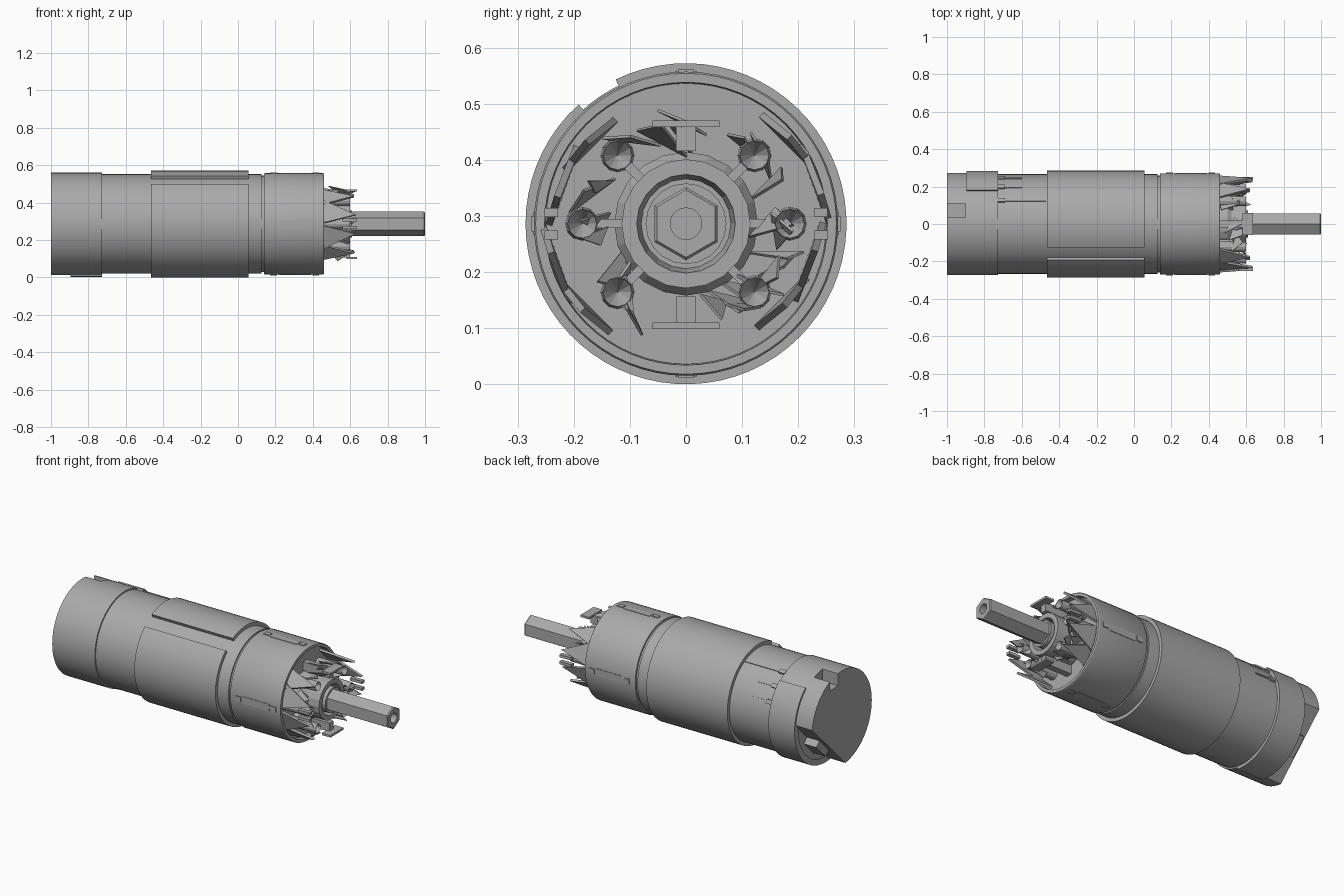
import bpy, bmesh, math, random
from mathutils import Matrix, Vector

if bpy.data.objects.get("Cube"):
    bpy.data.objects.remove(bpy.data.objects["Cube"])
random.seed(4)
CZ = 0.286  # height of the motor axis


def material(name, v):
    m = bpy.data.materials.new(name)
    m.use_nodes = True
    m.diffuse_color = (v, v, v, 1)
    m.node_tree.nodes["Principled BSDF"].inputs["Base Color"].default_value = (v, v, v, 1)
    return m


grey = material("metal grey", 0.4)


def finish(name, bm, smooth=True):
    bmesh.ops.recalc_face_normals(bm, faces=bm.faces)
    me = bpy.data.meshes.new(name)
    bm.to_mesh(me)
    bm.free()
    ob = bpy.data.objects.new(name, me)
    bpy.context.collection.objects.link(ob)
    me.materials.append(grey)
    if smooth:
        bpy.ops.object.select_all(action='DESELECT')
        ob.select_set(True)
        bpy.context.view_layer.objects.active = ob
        bpy.ops.object.shade_smooth_by_angle(angle=math.radians(30))
    return ob


def lathe(name, profile, n=64, start=0, sweep=360, closed=False, y=0, z=0, smooth=True):
    """Revolve (x, radius) points about a line parallel to x."""
    bm = bmesh.new()
    steps = n if sweep == 360 else n + 1
    rings = []
    for i in range(steps):
        a = math.radians(start + sweep * i / n)
        rings.append([bm.verts.new((px, y + r * math.cos(a), CZ + z + r * math.sin(a)))
                      for px, r in profile])
    k = len(profile)
    for i in range(n):
        a, b = rings[i], rings[(i + 1) % steps]
        for j in range(k if closed else k - 1):
            bm.faces.new((a[j], a[(j + 1) % k], b[(j + 1) % k], b[j]))
    if sweep != 360:
        bm.faces.new(rings[0])
        bm.faces.new(rings[-1])
    bmesh.ops.remove_doubles(bm, verts=bm.verts, dist=1e-5)
    return finish(name, bm, smooth)


def block(name, lo, hi, turn=0):
    """Box between two corners (z from the axis), turned about the axis."""
    bm = bmesh.new()
    bmesh.ops.create_cube(bm, size=1)
    lo, hi = Vector(lo), Vector(hi)
    for v in bm.verts:
        v.co = Vector([(a + b) / 2 + c * (b - a) for a, b, c in zip(lo, hi, v.co)])
    bm.transform(Matrix.Translation((0, 0, CZ)) @ Matrix.Rotation(math.radians(turn), 4, 'X'))
    return finish(name, bm, False)


def cut(target, cutter):
    cutter.hide_render = True
    cutter.hide_viewport = True
    cutter.display_type = 'WIRE'
    m = target.modifiers.new("cut", 'BOOLEAN')
    m.operation = 'DIFFERENCE'
    m.object = cutter
    m.solver = 'EXACT'


# Motor can
lathe("motor_can", [(-0.85, 0), (-0.85, 0.266), (0.125, 0.266), (0.125, 0)])

# Wrap-around sleeve with a lengthwise gap
lathe("sleeve", [(-0.465, 0.26), (-0.465, 0.286), (0.055, 0.286), (0.055, 0.26)],
      start=132, sweep=344, closed=True)

# Rear cap with a flat terminal recess and a top slot
cap = lathe("rear_cap", [(-1, 0), (-1, 0.274), (-0.727, 0.274), (-0.727, 0)])
cut(cap, block("recess_cutter", (-1.1, 0.17, -0.4), (-0.89, 0.4, 0.4), -45))
cut(cap, block("slot_cutter", (-1.1, 0.035, 0.2), (-0.9, 0.11, 0.4)))
lathe("cap_bulge", [(-0.895, 0.25), (-0.895, 0.284), (-0.727, 0.284), (-0.727, 0.25)],
      n=24, start=-100, sweep=150, closed=True)
block("terminal_block", (-0.97, 0.16, -0.06), (-0.88, 0.21, 0.06), -45)

# Terminal tabs and wire ribs on the can
for i, (angle, end) in enumerate(((62, -0.47), (43, -0.6), (24, -0.6))):
    block(f"terminal_tab_{i}", (-0.73, 0.255, -0.012), (-0.69, 0.276, 0.012), angle)
    block(f"wire_rib_{i}", (-0.7, 0.255, -0.004), (end, 0.27, 0.004), angle)

# Groove between can and gearbox
lathe("joint_groove", [(0.12, 0), (0.12, 0.258), (0.15, 0.258), (0.15, 0)])

# Gearbox housing with a recessed front
lathe("gearbox_housing", [(0.138, 0), (0.138, 0.268), (0.145, 0.271), (0.455, 0.271),
                          (0.46, 0.268), (0.46, 0.252), (0.43, 0.25), (0.43, 0)])

# Fastener heads and seam plates around the gearbox
for q in range(4):
    turn = q * 90
    for px in (0.19, 0.415):
        block(f"fastener_{q}", (px - 0.018, 0.262, -0.014), (px + 0.018, 0.275, 0.014), turn)
    block(f"seam_plate_{q}", (0.22, 0.262, -0.02), (0.39, 0.2725, 0.02), turn)

# Output boss: stepped ring and bearing collar
lathe("output_boss", [(0.42, 0.128), (0.5, 0.128), (0.52, 0.115), (0.6, 0.115),
                      (0.6, 0.088), (0.56, 0.08), (0.56, 0)], n=20, smooth=False)
lathe("bearing_collar", [(0.5, 0.072), (0.61, 0.072), (0.61, 0.05)], n=20, smooth=False)

# Hexagonal output shaft with a centre hole
lathe("hex_shaft", [(0.5, 0), (0.5, 0.065), (0.994, 0.065), (1, 0.06)], n=6, start=30, smooth=False)
bm = bmesh.new()
outer, inner = [], []
for i in range(24):
    a = math.radians(30 + 15 * i)
    off = (15 * i) % 60 - 30
    r = 0.06 * math.cos(math.radians(30)) / math.cos(math.radians(off))
    for ring, rad in ((outer, r), (inner, 0.028)):
        ring.append(bm.verts.new((1, rad * math.cos(a), CZ + rad * math.sin(a))))
deep = [bm.verts.new((0.93, v.co.y, v.co.z)) for v in inner]
for i in range(24):
    j = (i + 1) % 24
    bm.faces.new((outer[i], outer[j], inner[j], inner[i]))
    bm.faces.new((inner[i], inner[j], deep[j], deep[i]))
bm.faces.new(deep)
finish("shaft_end", bm, False)

# Six pointed screw seats joined to the boss by thin sloping ribs
for i, (py, pz) in enumerate(((0.185, 0), (0.122, 0.122), (-0.122, 0.122),
                              (-0.185, 0), (-0.122, -0.122), (0.122, -0.122))):
    lathe(f"screw_seat_{i}", [(0.43, 0.03), (0.6, 0.026), (0.56, 0)], n=12, y=py, z=pz, smooth=False)
    turn = math.degrees(math.atan2(pz, py))
    block(f"seat_rib_{i}", (0.43, 0.1, -0.008), (0.53, 0.2, 0.008), turn)


# Angular face-plate remnants: thin wedges leaning out of the housing
def wedge(name, base, tip, thick):
    bm = bmesh.new()
    a, b = Vector(base[0]), Vector(base[1])
    pts = [a, b, Vector(tip)]
    off = (b - a).cross(pts[2] - a).normalized() * thick
    v = [bm.verts.new(p + o + Vector((0, 0, CZ))) for o in (off * 0, off) for p in pts]
    for f in ((0, 1, 2), (5, 4, 3), (0, 3, 4, 1), (1, 4, 5, 2), (2, 5, 3, 0)):
        bm.faces.new([v[k] for k in f])
    finish(name, bm, False)


for s in (-1, 1):
    side = "left" if s > 0 else "right"
    for t in (-1, 1):
        wedge(f"side_wing_{side}", ((0.43, s * 0.25, 0), (0.43, s * 0.2, t * 0.14)),
              (0.63, s * 0.235, t * 0.05), 0.012)
        wedge(f"corner_wing_{side}", ((0.43, s * 0.22, t * 0.1), (0.43, s * 0.13, t * 0.19)),
              (0.62, s * 0.18, t * 0.15), 0.012)
        block(f"side_rail_{side}", (0.56, s * 0.24 - 0.012, t * 0.02 - 0.008),
              (0.635, s * 0.24 + 0.012, t * 0.02 + 0.008))
    edge = "top" if s > 0 else "bottom"
    block(f"key_post_{edge}", (0.43, -0.018, s * 0.155 - 0.025), (0.6, 0.018, s * 0.155 + 0.025))
    block(f"flat_edge_{edge}", (0.58, -0.06, s * 0.18 - 0.008), (0.635, 0.06, s * 0.18 + 0.004))

for i in range(26):
    a = random.uniform(0, 2 * math.pi)
    b = a + random.uniform(0.15, 0.5)
    r, q = random.uniform(0.11, 0.17), random.uniform(0.15, 0.22)
    c = (a + b) / 2
    wedge(f"face_shard_{i}",
          ((random.uniform(0.46, 0.56), r * math.cos(a), r * math.sin(a)),
           (random.uniform(0.46, 0.58), q * math.cos(b), q * math.sin(b))),
          (random.uniform(0.55, 0.63), 0.19 * math.cos(c), 0.18 * math.sin(c)), 0.005)
